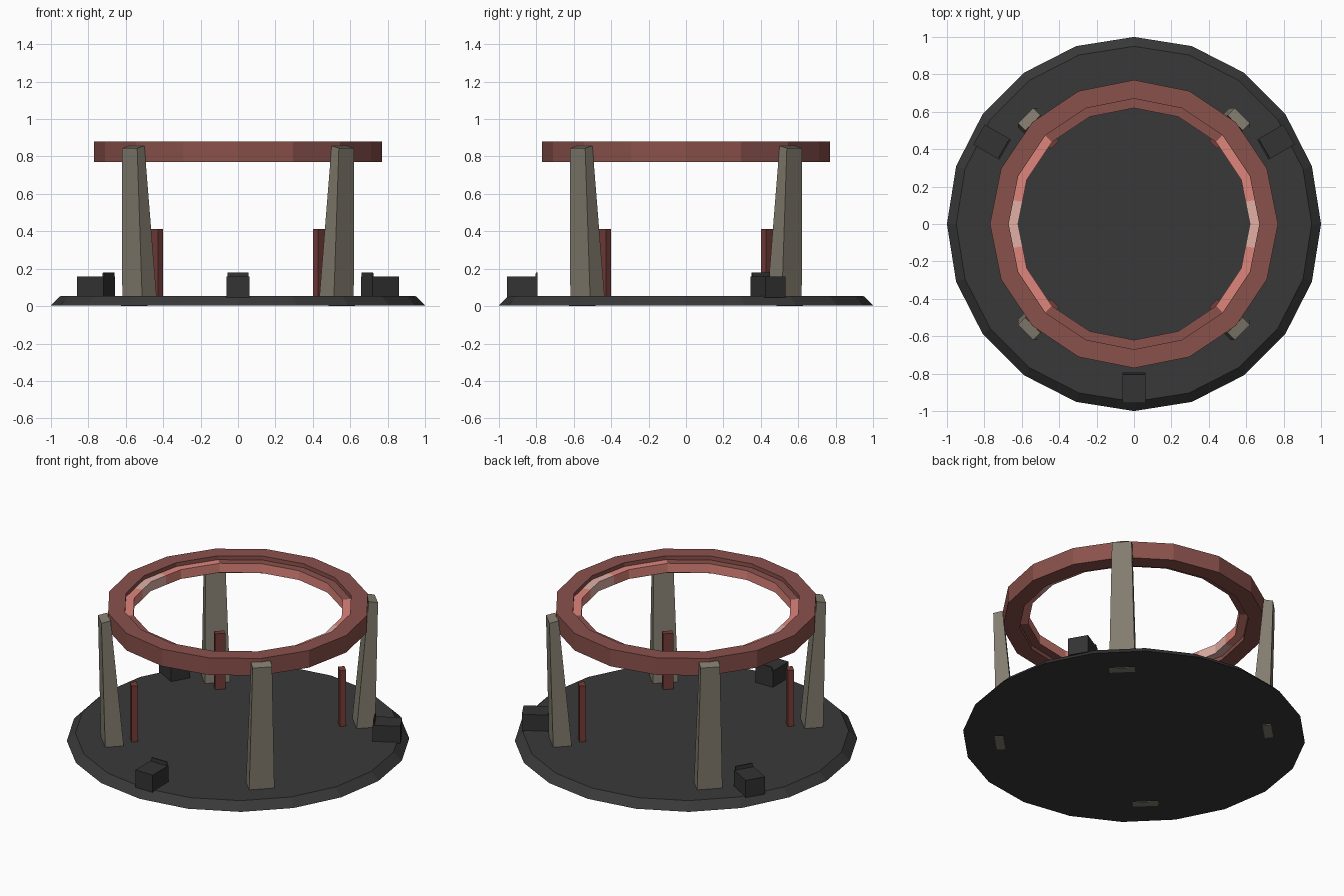
import bpy, bmesh, math
from mathutils import Vector, Matrix

if "Cube" in bpy.data.objects:
    bpy.data.objects.remove(bpy.data.objects["Cube"])


def srgb(r, g, b):
    f = lambda c: (c / 12.92) if c <= 0.04045 else ((c + 0.055) / 1.055) ** 2.4
    return tuple(f(c / 255) for c in (r, g, b)) + (1,)


def material(name, *rgb):
    m = bpy.data.materials.new(name)
    m.diffuse_color = srgb(*rgb)
    m.use_nodes = True
    m.node_tree.nodes["Principled BSDF"].inputs["Base Color"].default_value = m.diffuse_color
    return m


CHARCOAL = material("charcoal", 57, 57, 57)
DARK = material("dark_grey", 51, 51, 52)
STONE = material("warm_grey", 131, 125, 111)
RED = material("brick_red", 138, 81, 75)
DEEP = material("deep_red", 116, 62, 57)
SALMON = material("salmon", 222, 133, 123)
PALE = material("pale_pink", 225, 176, 166)


def finish(name, bm, *mats):
    bmesh.ops.recalc_face_normals(bm, faces=bm.faces)
    me = bpy.data.meshes.new(name)
    bm.to_mesh(me)
    bm.free()
    for m in mats:
        me.materials.append(m)
    ob = bpy.data.objects.new(name, me)
    bpy.context.collection.objects.link(ob)
    return ob


def tapered(name, low, high, angle, mat):
    """Block along +x turned to an angle; ends are (r_in, r_out, width, z_in, z_out)."""
    bm = bmesh.new()
    loops = []
    for r0, r1, w, z0, z1 in (low, high):
        loops.append([bm.verts.new(p) for p in ((r0, -w / 2, z0), (r1, -w / 2, z1),
                                                (r1, w / 2, z1), (r0, w / 2, z0))])
    a, b = loops
    bm.faces.new(a)
    bm.faces.new(b)
    for i in range(4):
        j = (i + 1) % 4
        bm.faces.new((a[i], a[j], b[j], b[i]))
    bm.transform(Matrix.Rotation(angle, 4, 'Z'))
    return finish(name, bm, mat)


def ring(name, r0, r1, z0, z1, mats, rule=None, sides=16):
    """Rectangular ring; each flat side is split in two so colours can change mid-side."""
    bm = bmesh.new()
    n = sides * 2
    rows = []
    for i in range(n):
        t = 2 * math.pi * i / n
        k = math.cos(math.pi / sides) if i % 2 else 1
        rows.append([bm.verts.new((r * k * math.cos(t), r * k * math.sin(t), z))
                     for r, z in ((r0, z0), (r1, z0), (r1, z1), (r0, z1))])
    for i in range(n):
        a, b = rows[i], rows[(i + 1) % n]
        for j in range(4):
            f = bm.faces.new((a[j], a[(j + 1) % 4], b[(j + 1) % 4], b[j]))
            if rule:
                f.material_index = rule(f.calc_center_median(), j)
    return finish(name, bm, *mats)


# Base disc with sloped rim
bm = bmesh.new()
bmesh.ops.create_cone(bm, cap_ends=True, segments=20, radius1=1.0, radius2=0.95, depth=0.049,
                      matrix=Matrix.Translation((0, 0, 0.0285)))
finish("base_disc", bm, CHARCOAL)

# Raised ring
ring("upper_ring", 0.67, 0.77, 0.77, 0.88, [RED])


# Glowing inner lip: palest on the x axis, salmon around it, plain on top at front and back
def lip_colour(c, side):
    a = math.degrees(math.atan2(abs(c.y), abs(c.x)))
    if a < 11.25:
        return 2
    if a < 45 or side == 3:
        return 1
    return 0


ring("inner_lip", 0.62, 0.672, 0.795, 0.855, [RED, SALMON, PALE], lip_colour)

# Four pillars with feet, and a thin rod inside each
for i in range(4):
    ang = math.radians(45 + 90 * i)
    tapered(f"pillar_{i + 1}", (0.69, 0.80, 0.15, 0.045, 0.045),
            (0.765, 0.82, 0.115, 0.857, 0.845), ang, STONE)
    tapered(f"pillar_foot_{i + 1}", (0.76, 0.81, 0.15, 0, 0),
            (0.76, 0.81, 0.15, 0.008, 0.008), ang, STONE)
    tapered(f"rod_{i + 1}", (0.598, 0.636, 0.06, 0.045, 0.045),
            (0.598, 0.636, 0.06, 0.412, 0.412), ang, DEEP)

# Three consoles near the rim, each with a small upright panel
for i in range(3):
    ang = math.radians(-90 + 120 * i)
    tapered(f"console_{i + 1}", (0.795, 0.957, 0.124, 0.045, 0.045),
            (0.795, 0.957, 0.124, 0.157, 0.157), ang, DARK)
    tapered(f"console_panel_{i + 1}", (0.795, 0.805, 0.11, 0.15, 0.15),
            (0.795, 0.803, 0.11, 0.18, 0.18), ang, DARK)
